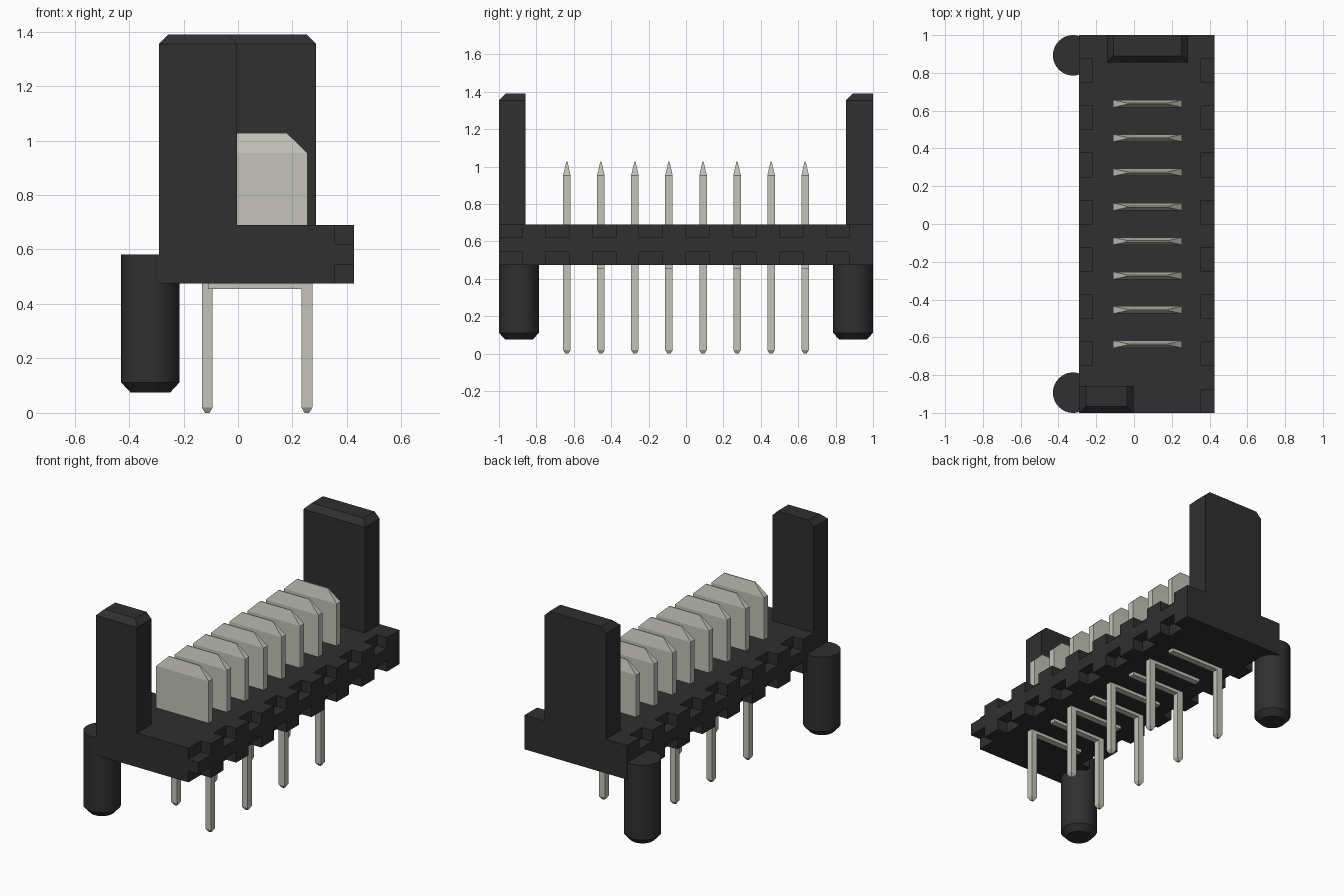
import bpy, bmesh
from mathutils import Matrix, Vector

if "Cube" in bpy.data.objects:
    bpy.data.objects.remove(bpy.data.objects["Cube"], do_unlink=True)


def material(name, color):
    mat = bpy.data.materials.new(name)
    mat.use_nodes = True
    mat.diffuse_color = color
    mat.node_tree.nodes["Principled BSDF"].inputs["Base Color"].default_value = color
    return mat


plastic = material("black plastic", (0.029, 0.029, 0.029, 1))
metal = material("tinned metal", (0.55, 0.55, 0.49, 1))


def finish(bm, name, mat):
    bmesh.ops.recalc_face_normals(bm, faces=bm.faces)
    mesh = bpy.data.meshes.new(name)
    bm.to_mesh(mesh)
    bm.free()
    mesh.materials.append(mat)
    obj = bpy.data.objects.new(name, mesh)
    bpy.context.collection.objects.link(obj)
    return obj


def stack(bm, layers):
    """Closed solid through rectangles (x0, x1, y0, y1, z), bottom to top."""
    rings = []
    for x0, x1, y0, y1, z in layers:
        rings.append([bm.verts.new((x, y, z)) for x, y in
                      ((x0, y0), (x1, y0), (x1, y1), (x0, y1))])
    for a, b in zip(rings, rings[1:]):
        for i in range(4):
            j = (i + 1) % 4
            bm.faces.new((a[i], a[j], b[j], b[i]))
    bm.faces.new(rings[0][::-1])
    bm.faces.new(rings[-1])


def box(bm, x0, x1, y0, y1, z0, z1):
    stack(bm, [(x0, x1, y0, y1, z0), (x0, x1, y0, y1, z1)])


LEFT, RIGHT, BOTTOM, TOP = -0.29, 0.425, 0.475, 0.69
NOTCH, PITCH = 0.07, 0.182

# Base block
bm = bmesh.new()
box(bm, LEFT, RIGHT, -1, 1, BOTTOM, TOP)
base = finish(bm, "base", plastic)

# Notches along the upper and lower long edges
bm = bmesh.new()
for i in range(8):
    y0 = -1 + 0.25 * i
    y1 = y0 + 0.125
    if i == 0:
        y0 -= 0.1
    for z0, z1 in ((TOP - NOTCH, TOP + 0.1), (BOTTOM - 0.1, BOTTOM + NOTCH)):
        box(bm, RIGHT - NOTCH, RIGHT + 0.1, y0, y1, z0, z1)
        if i > 0:
            box(bm, LEFT - 0.1, LEFT + NOTCH, y0, y1, z0, z1)
cutter = finish(bm, "notch_cutter", plastic)
cutter.hide_render = True
mod = base.modifiers.new("notches", "BOOLEAN")
mod.operation = "DIFFERENCE"
mod.solver = "EXACT"
mod.object = cutter
bpy.context.view_layer.objects.active = base
bpy.ops.object.modifier_apply(modifier=mod.name)
bpy.data.objects.remove(cutter, do_unlink=True)

# Upright end posts, chamfered at the top on three sides
for name, x0, x1, y0, y1 in (("front_post", LEFT, -0.003, -1, -0.857),
                             ("back_post", -0.143, 0.287, 0.855, 1)):
    c = 0.035
    bm = bmesh.new()
    stack(bm, [(x0, x1, y0, y1, TOP), (x0, x1, y0, y1, 1.39 - c),
               (x0 + c, x1 - c, y0 + c, y1, 1.39)])
    finish(bm, name, plastic)

# Round locating pegs with a chamfered foot
for name, y in (("front_peg", -0.893), ("back_peg", 0.893)):
    bm = bmesh.new()
    for r0, z0, z1 in ((0.073, 0.075, 0.112), (0.107, 0.112, 0.582)):
        bmesh.ops.create_cone(bm, cap_ends=True, segments=48, radius1=r0,
                              radius2=0.107, depth=z1 - z0,
                              matrix=Matrix.Translation((-0.322, y, (z0 + z1) / 2)))
    # Join the two sections into one closed body
    inner = [f for f in bm.faces if len(f.verts) > 4
             and abs(f.calc_center_median().z - 0.112) < 0.001]
    bmesh.ops.delete(bm, geom=inner, context="FACES_ONLY")
    bmesh.ops.remove_doubles(bm, verts=bm.verts, dist=0.0005)
    peg = finish(bm, name, plastic)
    bpy.ops.object.select_all(action="DESELECT")
    peg.select_set(True)
    bpy.context.view_layer.objects.active = peg
    bpy.ops.object.shade_smooth_by_angle(angle=0.5)

# Contacts: pointed blade above, crossbar and one leg below on alternating sides
h, tip = 0.02, 0.008
for i in range(8):
    y = (i - 3.5) * PITCH
    bm = bmesh.new()
    stack(bm, [(-0.11, 0.255, y - h, y + h, TOP - 0.02),
               (-0.11, 0.255, y - h, y + h, 0.954),
               (-0.035, 0.18, y - 0.003, y + 0.003, 1.027)])
    finish(bm, f"contact_blade_{i + 1}", metal)

    x = 0.253 if i % 2 == 0 else -0.113
    bm = bmesh.new()
    stack(bm, [(x - tip, x + tip, y - tip, y + tip, 0),
               (x - h, x + h, y - h, y + h, 0.02),
               (x - h, x + h, y - h, y + h, BOTTOM + 0.01)])
    if i % 2 == 0:
        box(bm, -0.11, x - h, y - h, y + h, 0.455, BOTTOM + 0.01)
    else:
        box(bm, x + h, 0.25, y - h, y + h, 0.455, BOTTOM + 0.01)
    finish(bm, f"contact_leg_{i + 1}", metal)
